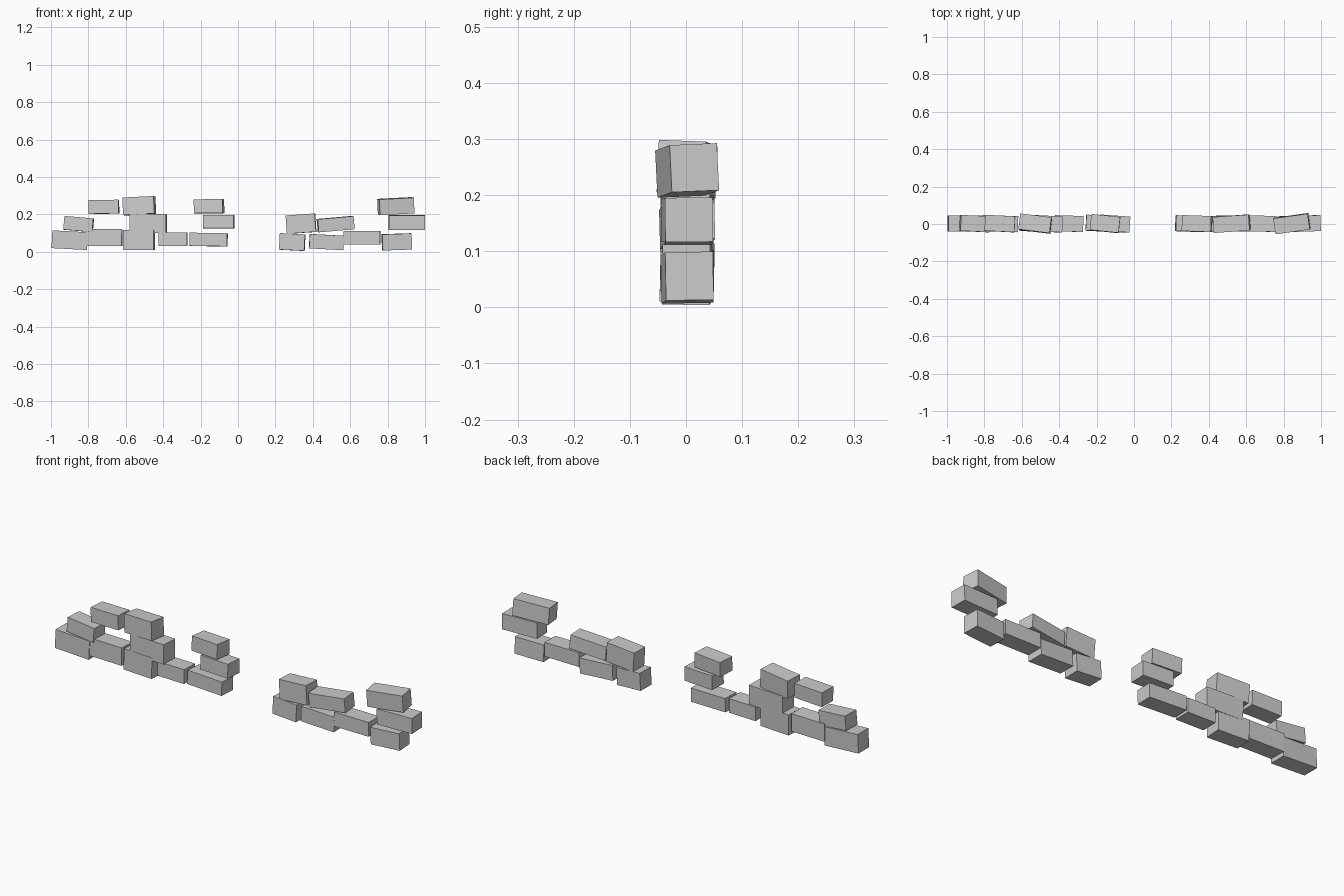
import bpy
from math import radians, sin

DEPTH = 0.085

# Each brick: x centre, length, z centre, height, rise to the right, yaw (degrees)
courses = {
    "bottom_brick": [
        (-0.90, 0.19, 0.062, 0.095, -3, 0),
        (-0.715, 0.19, 0.075, 0.09, 0, -2),
        (-0.53, 0.165, 0.062, 0.105, 0, -4),
        (-0.347, 0.152, 0.067, 0.072, 0, -2),
        (-0.157, 0.20, 0.065, 0.07, -1, -3),
        (0.29, 0.135, 0.052, 0.088, -3, -2),
        (0.473, 0.183, 0.052, 0.077, -3, 1),
        (0.663, 0.196, 0.076, 0.072, 0, -1),
        (0.849, 0.157, 0.053, 0.086, 2, 3),
    ],
    "middle_brick": [
        (-0.852, 0.155, 0.148, 0.073, -5, -3),
        (-0.48, 0.196, 0.15, 0.10, 0, -3),
        (-0.103, 0.162, 0.161, 0.072, 0, -4),
        (0.337, 0.156, 0.15, 0.098, 4, -2),
        (0.522, 0.193, 0.148, 0.07, 5, 4),
        (0.902, 0.192, 0.156, 0.079, 0, 2),
    ],
    "top_brick": [
        (-0.717, 0.16, 0.24, 0.073, 1, -3),
        (-0.528, 0.168, 0.246, 0.093, 3, -7),
        (-0.155, 0.155, 0.243, 0.074, 1, -6),
        (0.844, 0.186, 0.244, 0.084, 3, 8),
    ],
}


def brick(name, x, length, z, height, rise, yaw):
    bpy.ops.mesh.primitive_cube_add(size=1, location=(x, 0.002, z))
    ob = bpy.context.object
    ob.name = name
    # Strongly turned bricks also lean a little to the front or back
    ob.rotation_euler = (radians(yaw * 0.3), radians(-rise), radians(yaw))
    ob.scale = (length, DEPTH, height)


# Ruined wall: three loose courses of tilted bricks
for course, rows in courses.items():
    for i, row in enumerate(rows, 1):
        brick(f"{course}_{i}", *row)
